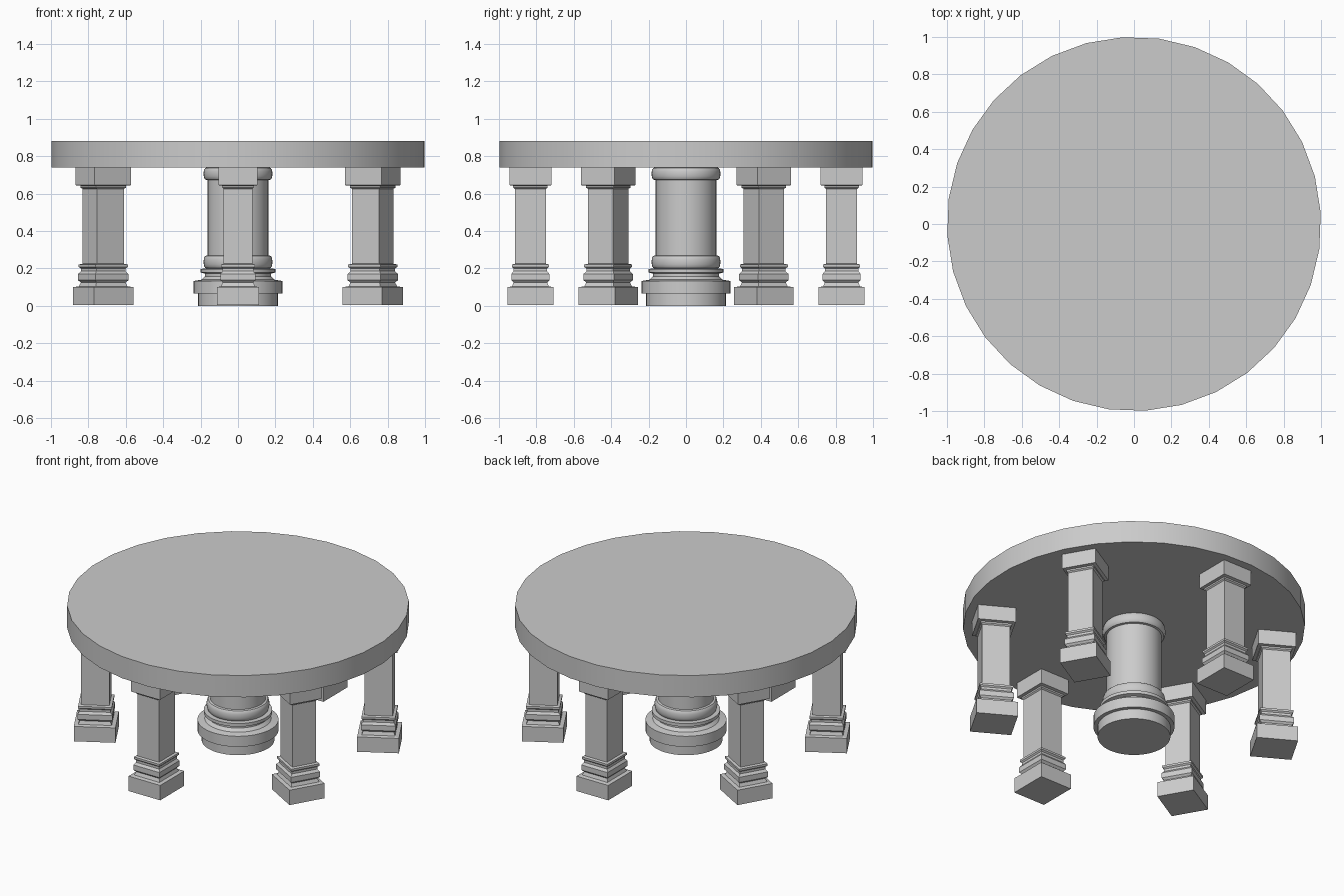
import bpy
import math

cube = bpy.data.objects.get("Cube")
if cube:
    bpy.data.objects.remove(cube, do_unlink=True)

stone = bpy.data.materials.new("grey_stone")
stone.use_nodes = True
grey = (0.6, 0.6, 0.6, 1)
stone.diffuse_color = grey
stone.node_tree.nodes["Principled BSDF"].inputs["Base Color"].default_value = grey


def loft(name, profile, sides, start=0.0, radius=1.0, smooth=None):
    """Stack rings of the (size, height) profile and close both ends."""
    verts, faces = [], []
    for size, z in profile:
        for i in range(sides):
            a = start + math.tau * i / sides
            verts.append((size * radius * math.cos(a), size * radius * math.sin(a), z))
    for r in range(len(profile) - 1):
        for i in range(sides):
            j = (i + 1) % sides
            low, high = r * sides, (r + 1) * sides
            faces.append((low + i, low + j, high + j, high + i))
    faces.append(tuple(reversed(range(sides))))
    last = (len(profile) - 1) * sides
    faces.append(tuple(range(last, last + sides)))
    mesh = bpy.data.meshes.new(name)
    mesh.from_pydata(verts, [], faces)
    mesh.materials.append(stone)
    obj = bpy.data.objects.new(name, mesh)
    bpy.context.collection.objects.link(obj)
    if smooth:
        bpy.ops.object.select_all(action="DESELECT")
        obj.select_set(True)
        bpy.context.view_layer.objects.active = obj
        bpy.ops.object.shade_smooth_by_angle(angle=math.radians(smooth))
    return obj


def bulge(inner, outer, low, high, steps=8):
    """Rounded moulding between two heights."""
    pts = []
    for i in range(steps + 1):
        t = math.pi * i / steps
        pts.append((inner + (outer - inner) * math.sin(t) ** 0.6,
                    (low + high) / 2 - (high - low) / 2 * math.cos(t)))
    return pts


# Round table top
loft("table_top", [(1, 0.74), (1, 0.88)], 32, math.radians(3.5), smooth=30)

# Central round pedestal with turned mouldings
column = [(0.213, 0), (0.213, 0.065), (0.237, 0.065), (0.237, 0.133),
          (0.195, 0.14), (0.177, 0.158), (0.177, 0.172), (0.2, 0.178), (0.2, 0.198)]
column += bulge(0.162, 0.184, 0.199, 0.27)
column += bulge(0.162, 0.184, 0.672, 0.74)
loft("central_pedestal", column, 48, smooth=35)

# Six square legs, each turned to face the centre
leg = [(0.1225, 0.004), (0.1225, 0.1), (0.098, 0.104), (0.09, 0.125),
       (0.102, 0.137), (0.102, 0.17), (0.09, 0.185), (0.09, 0.2),
       (0.099, 0.208), (0.099, 0.221), (0.083, 0.225), (0.083, 0.625),
       (0.092, 0.632), (0.092, 0.642), (0.112, 0.645), (0.112, 0.742)]
for k in range(6):
    angle = math.radians(30 + 60 * k)
    obj = loft("leg_%d" % (k + 1), leg, 4, math.pi / 4, math.sqrt(2))
    obj.scale = (1, 0.92, 1)
    obj.location = (0.832 * math.cos(angle), 0.832 * math.sin(angle), 0)
    obj.rotation_euler.z = angle
